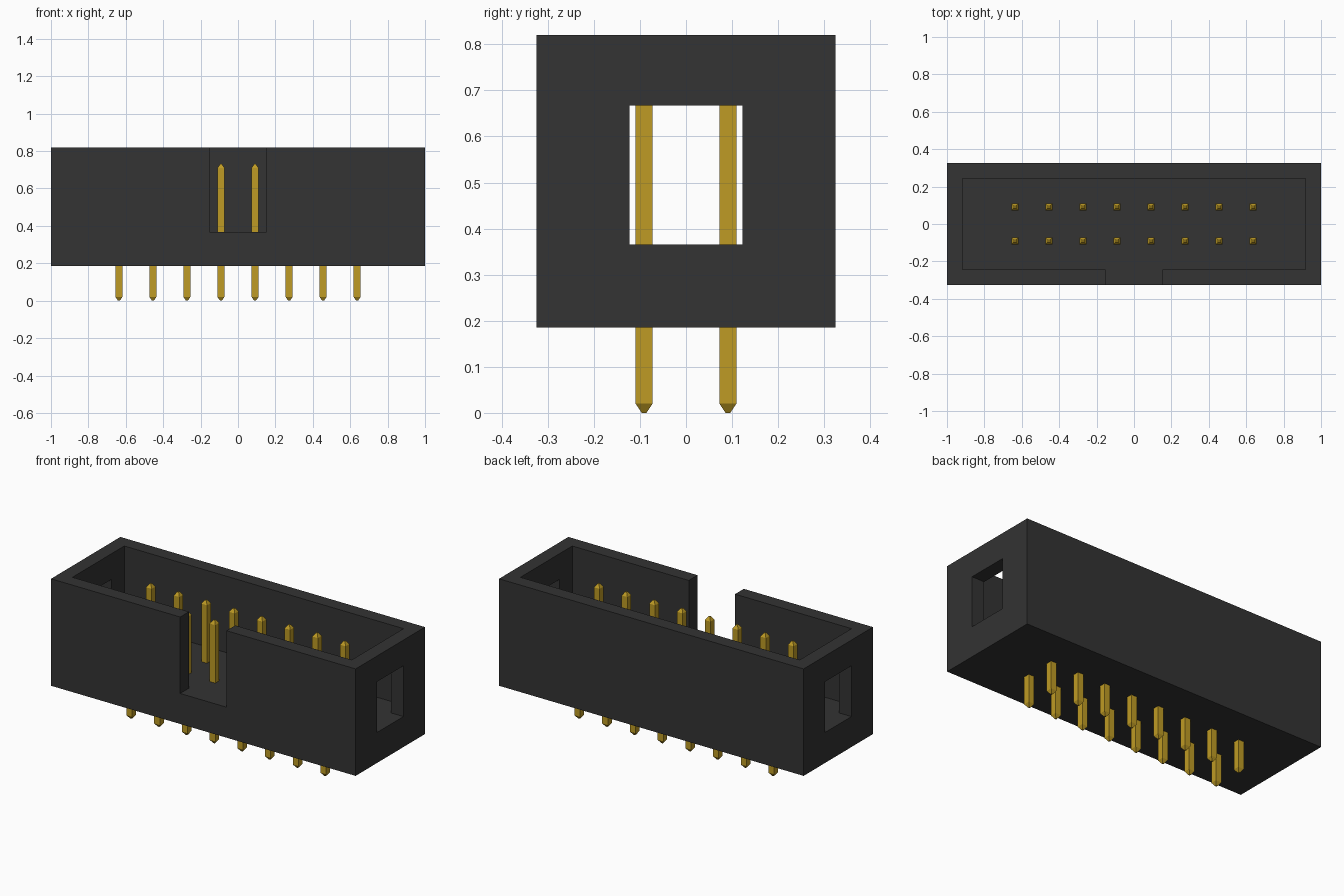
import bpy
import bmesh
from mathutils import Matrix, Vector

cube = bpy.data.objects.get("Cube")
if cube:
    bpy.data.objects.remove(cube, do_unlink=True)


def material(name, colour):
    mat = bpy.data.materials.new(name)
    mat.use_nodes = True
    mat.diffuse_color = colour
    mat.node_tree.nodes["Principled BSDF"].inputs["Base Color"].default_value = colour
    return mat


BLACK = material("black plastic", (0.033, 0.033, 0.033, 1))
GOLD = material("gold metal", (0.52, 0.33, 0.018, 1))


def new_object(name, bm, mat):
    mesh = bpy.data.meshes.new(name)
    bm.to_mesh(mesh)
    bm.free()
    mesh.materials.append(mat)
    obj = bpy.data.objects.new(name, mesh)
    bpy.context.collection.objects.link(obj)
    return obj


def box(name, lo, hi, mat):
    lo, hi = Vector(lo), Vector(hi)
    bm = bmesh.new()
    bmesh.ops.create_cube(bm, size=1, matrix=Matrix.Translation((lo + hi) / 2)
                          @ Matrix.Diagonal((*(hi - lo), 1)))
    return new_object(name, bm, mat)


# Shroud: solid block with the cavity, front key slot and end windows cut out
FLOOR = 0.366
shroud = box("shroud", (-1, -0.325, 0.185), (1, 0.325, 0.82), BLACK)
cutters = [
    box("cavity_cutter", (-0.917, -0.243, FLOOR), (0.917, 0.243, 1), BLACK),
    box("key_slot_cutter", (-0.152, -0.5, FLOOR), (0.152, 0, 1), BLACK),
    box("window_cutter", (-1.2, -0.123, FLOOR), (1.2, 0.123, 0.667), BLACK),
]
for cutter in cutters:
    cutter.hide_render = True
    mod = shroud.modifiers.new(cutter.name, "BOOLEAN")
    mod.operation = "DIFFERENCE"
    mod.solver = "EXACT"
    mod.object = cutter

# Bake the cuts and discard the cutters
bpy.context.view_layer.update()
baked = bpy.data.meshes.new_from_object(
    shroud.evaluated_get(bpy.context.evaluated_depsgraph_get()))
shroud.modifiers.clear()
shroud.data = baked
for cutter in cutters:
    bpy.data.objects.remove(cutter, do_unlink=True)

# Pin: square post with a tapered tip at each end
HALF, TIP, HEIGHT = 0.0185, 0.02, 0.73
bm = bmesh.new()
rings = []
for r, z in ((0.005, 0), (HALF, TIP), (HALF, HEIGHT - TIP), (0.005, HEIGHT)):
    rings.append([bm.verts.new((sx * r, sy * r, z))
                  for sx, sy in ((-1, -1), (1, -1), (1, 1), (-1, 1))])
for a, b in zip(rings, rings[1:]):
    for i in range(4):
        j = (i + 1) % 4
        bm.faces.new((a[i], a[j], b[j], b[i]))
bm.faces.new(rings[0][::-1])
bm.faces.new(rings[-1])
first_pin = new_object("pin_1", bm, GOLD)

# Two rows of eight pins sharing one mesh
PITCH = 0.182
for n in range(16):
    pin = first_pin
    if n:
        pin = bpy.data.objects.new(f"pin_{n + 1}", first_pin.data)
        bpy.context.collection.objects.link(pin)
    pin.location = ((n // 2 - 3.5) * PITCH, (n % 2 - 0.5) * PITCH, 0)
